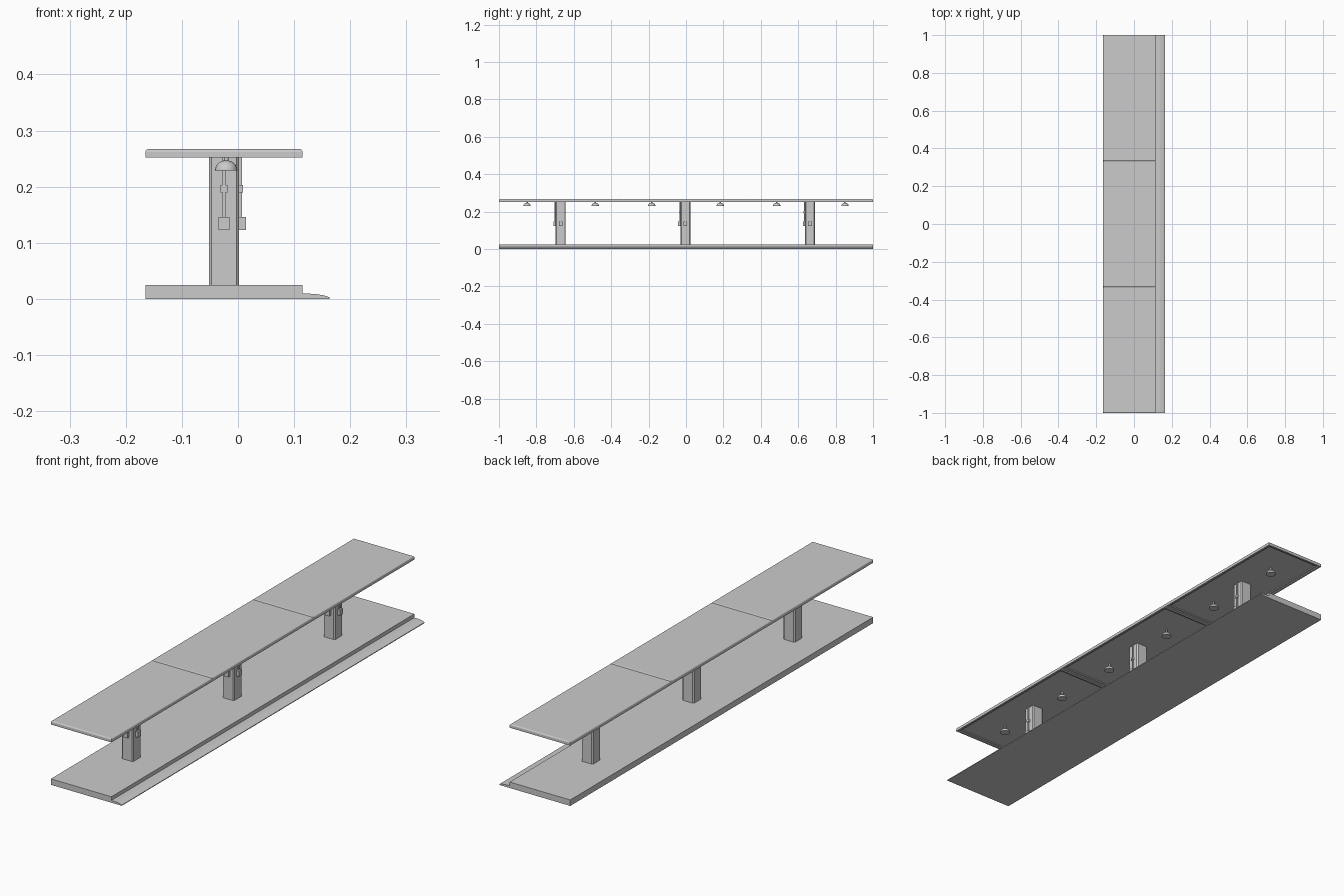
import bpy, bmesh, math
from mathutils import Vector

if "Cube" in bpy.data.objects:
    bpy.data.objects.remove(bpy.data.objects["Cube"], do_unlink=True)

GREY = (0.6, 0.6, 0.6, 1)
grey = bpy.data.materials.new("light_grey")
grey.use_nodes = True
grey.diffuse_color = GREY
grey.node_tree.nodes["Principled BSDF"].inputs["Base Color"].default_value = GREY


def finish(name, bm, smooth=False):
    bmesh.ops.recalc_face_normals(bm, faces=bm.faces)
    mesh = bpy.data.meshes.new(name)
    bm.to_mesh(mesh)
    bm.free()
    mesh.materials.append(grey)
    obj = bpy.data.objects.new(name, mesh)
    bpy.context.collection.objects.link(obj)
    if smooth:
        bpy.ops.object.select_all(action="DESELECT")
        obj.select_set(True)
        bpy.context.view_layer.objects.active = obj
        bpy.ops.object.shade_smooth_by_angle(angle=math.radians(40))
    return obj


def box_mesh(x, y, z):
    """Box from (min, max) pairs."""
    bm = bmesh.new()
    bmesh.ops.create_cube(bm, size=1)
    for v in bm.verts:
        v.co = Vector([r[0] if c < 0 else r[1] for c, r in zip(v.co, (x, y, z))])
    return bm


def box(name, x, y, z):
    return finish(name, box_mesh(x, y, z))


def prism(name, outline, offset):
    """Extrude a closed loop of points along an offset."""
    bm = bmesh.new()
    face = bm.faces.new([bm.verts.new(p) for p in outline])
    new = bmesh.ops.extrude_face_region(bm, geom=[face])["geom"]
    bmesh.ops.translate(bm, vec=offset,
                        verts=[g for g in new if isinstance(g, bmesh.types.BMVert)])
    return finish(name, bm)


WIDTH = (-0.165, 0.115)
BASE_TOP, ROOF_LOW, ROOF_TOP, CEILING = 0.025, 0.252, 0.267, 0.26

# Platform and the low sloping kerb beside it
box("platform", WIDTH, (-1, 1), (0, BASE_TOP))
kerb = [(0.115, 0), (0.163, 0), (0.163, 0.003), (0.154, 0.006),
        (0.138, 0.009), (0.115, 0.0095)]
prism("kerb", [(x, -1, z) for x, z in kerb], (0, 2, 0))


# Roof panels: rounded top rim, stepped hollow underside
def roof_panel(name, y0, y1):
    bm = box_mesh(WIDTH, (y0, y1), (ROOF_LOW, ROOF_TOP))
    top = [e for e in bm.edges if all(v.co.z > ROOF_TOP - 0.001 for v in e.verts)]
    bmesh.ops.bevel(bm, geom=top, offset=0.005, segments=3, profile=0.5,
                    affect="EDGES")
    bm.normal_update()
    under = min(bm.faces, key=lambda f: f.calc_center_median().z)
    for rim, rise in ((0.008, 0.004), (0.009, CEILING - ROOF_LOW - 0.004)):
        bmesh.ops.inset_region(bm, faces=[under], thickness=rim, use_even_offset=True)
        under = bmesh.ops.extrude_discrete_faces(bm, faces=[under])["faces"][0]
        bmesh.ops.translate(bm, vec=(0, 0, rise), verts=under.verts)
        bm.normal_update()
    finish(name, bm)


for i in range(3):
    roof_panel(f"roof_panel_{i + 1}", -1 + i * 2 / 3, -1 + (i + 1) * 2 / 3)

# Columns with chamfered corners, each with two conduits and boxes
CX, HALF, CUT = -0.025, 0.027, 0.005
corner = [(HALF, HALF - CUT), (HALF - CUT, HALF)]
quarter_turns = [(1, 0), (0, 1), (-1, 0), (0, -1)]


def fitting(name, cy, direction, along, depth, z):
    """Box standing on the front or left face of a column."""
    if direction == "front":
        face = cy - HALF
        box(name, (CX - along, CX + along), (face - depth, face), z)
    else:
        face = CX + HALF
        box(name, (face, face + depth), (cy - along, cy + along), z)


for i in range(3):
    cy = -0.67 + i * 2 / 3
    outline = [(CX + x * c - y * s, cy + x * s + y * c, BASE_TOP)
               for c, s in quarter_turns for x, y in corner]
    prism(f"column_{i + 1}", outline, (0, 0, CEILING - BASE_TOP))
    for side in ("front", "left"):
        label = f"{side}_{i + 1}"
        fitting(f"conduit_{label}", cy, side, 0.0025, 0.005, (0.14, CEILING))
        fitting(f"junction_{label}", cy, side, 0.006, 0.007, (0.19, 0.203))
        fitting(f"switch_box_{label}", cy, side, 0.01, 0.012, (0.123, 0.146))


# Domed lamps on short stems
def lamp(name, x, y, radius=0.02, low=0.229):
    bm = bmesh.new()
    arc = [(radius * math.cos(a), low + 0.018 * math.sin(a))
           for a in (math.radians(d) for d in range(0, 85, 14))]
    profile = [(0, low)] + arc + [(0.004, low + 0.018), (0.004, CEILING), (0, CEILING)]
    verts = [bm.verts.new((x + r, y, z)) for r, z in profile]
    edges = [bm.edges.new(pair) for pair in zip(verts, verts[1:])]
    bmesh.ops.spin(bm, geom=verts + edges, cent=(x, y, 0), axis=(0, 0, 1),
                   angle=math.tau, steps=20)
    bmesh.ops.remove_doubles(bm, verts=bm.verts, dist=0.0001)
    finish(name, bm, smooth=True)


for i, y in enumerate((-0.85, -0.485, -0.183, 0.183, 0.485, 0.85)):
    lamp(f"lamp_{i + 1}", -0.021, y)
